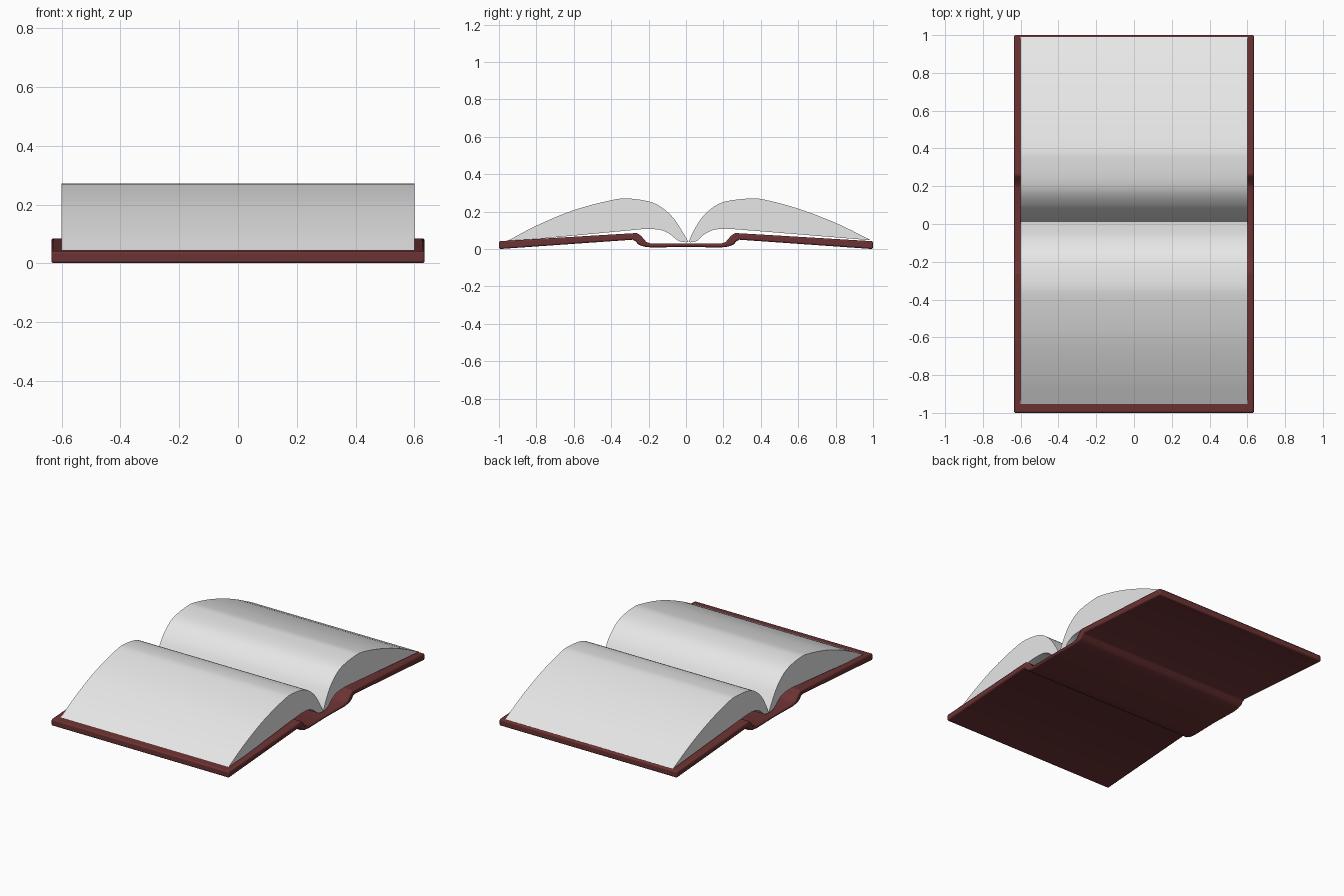
import bpy, bmesh, math
from mathutils import Vector

if "Cube" in bpy.data.objects:
    bpy.data.objects.remove(bpy.data.objects["Cube"])


def material(name, rgb):
    m = bpy.data.materials.new(name)
    m.diffuse_color = (*rgb, 1)
    m.use_nodes = True
    m.node_tree.nodes["Principled BSDF"].inputs["Base Color"].default_value = m.diffuse_color
    return m


def smooth_curve(pts, steps=5):
    """Catmull-Rom interpolation through (y, z) points."""
    p = [Vector(q) for q in pts]
    p = [2 * p[0] - p[1]] + p + [2 * p[-1] - p[-2]]
    out = []
    for i in range(1, len(p) - 2):
        a, b, c, d = p[i - 1:i + 3]
        for s in range(steps):
            t = s / steps
            out.append(0.5 * (2 * b + (c - a) * t + (2 * a - 5 * b + 4 * c - d) * t * t
                              + (3 * b - a - 3 * c + d) * t ** 3))
    return out + [p[-2]]


def extrude(name, profile, half_width, mat, bevel=0):
    """Closed (y, z) profile extruded along x."""
    bm = bmesh.new()
    face = bm.faces.new([bm.verts.new((-half_width, y, z)) for y, z in profile])
    ext = bmesh.ops.extrude_face_region(bm, geom=[face])
    moved = [v for v in ext["geom"] if isinstance(v, bmesh.types.BMVert)]
    bmesh.ops.translate(bm, verts=moved, vec=(2 * half_width, 0, 0))
    bmesh.ops.recalc_face_normals(bm, faces=bm.faces)
    me = bpy.data.meshes.new(name)
    bm.to_mesh(me)
    bm.free()
    ob = bpy.data.objects.new(name, me)
    bpy.context.collection.objects.link(ob)
    me.materials.append(mat)
    if bevel:
        b = ob.modifiers.new("rounded_edges", "BEVEL")
        b.width, b.segments = bevel, 2
        b.limit_method, b.angle_limit = "ANGLE", math.radians(40)
    bpy.ops.object.select_all(action="DESELECT")
    ob.select_set(True)
    bpy.context.view_layer.objects.active = ob
    bpy.ops.object.shade_smooth_by_angle(angle=math.radians(35))
    return ob


red = material("dark red cover", (0.15, 0.032, 0.033))
white = material("page white", (0.8, 0.8, 0.8))

# Cover: two boards, hinge grooves and a flat spine, mirrored about y = 0
upper = [(0, 0.03), (0.19, 0.03), (0.212, 0.038), (0.238, 0.068), (0.26, 0.086), (1, 0.042)]
lower = [(1, 0), (0.285, 0.05), (0.27, 0.042), (0.255, 0.024), (0.225, 0.013), (0.18, 0.008), (0, 0.012)]
half = upper + lower
cover = half + [(-y, z) for y, z in half[-2:0:-1]]
extrude("cover", cover, 0.635, red, 0.008)

# Page blocks: arched top, hollowed underside near the spine
left_top = [(-0.965, 0.038), (-0.8, 0.125), (-0.6, 0.208), (-0.4, 0.261), (-0.3, 0.27),
            (-0.17, 0.245), (-0.08, 0.18), (-0.02, 0.095), (0.012, 0.038)]
left_bottom = [(0.0, 0.036), (-0.04, 0.044), (-0.09, 0.082), (-0.14, 0.103), (-0.22, 0.107), (-0.3, 0.1)]
right_top = [(0.99, 0.047), (0.8, 0.14), (0.6, 0.216), (0.42, 0.264), (0.33, 0.27),
             (0.19, 0.248), (0.1, 0.185), (0.045, 0.105), (0.014, 0.038)]
right_bottom = [(0.025, 0.036), (0.06, 0.045), (0.1, 0.08), (0.15, 0.103), (0.22, 0.108), (0.3, 0.103)]
extrude("left_pages", smooth_curve(left_top) + smooth_curve(left_bottom), 0.6, white)
extrude("right_pages", smooth_curve(right_top) + smooth_curve(right_bottom), 0.6, white)
